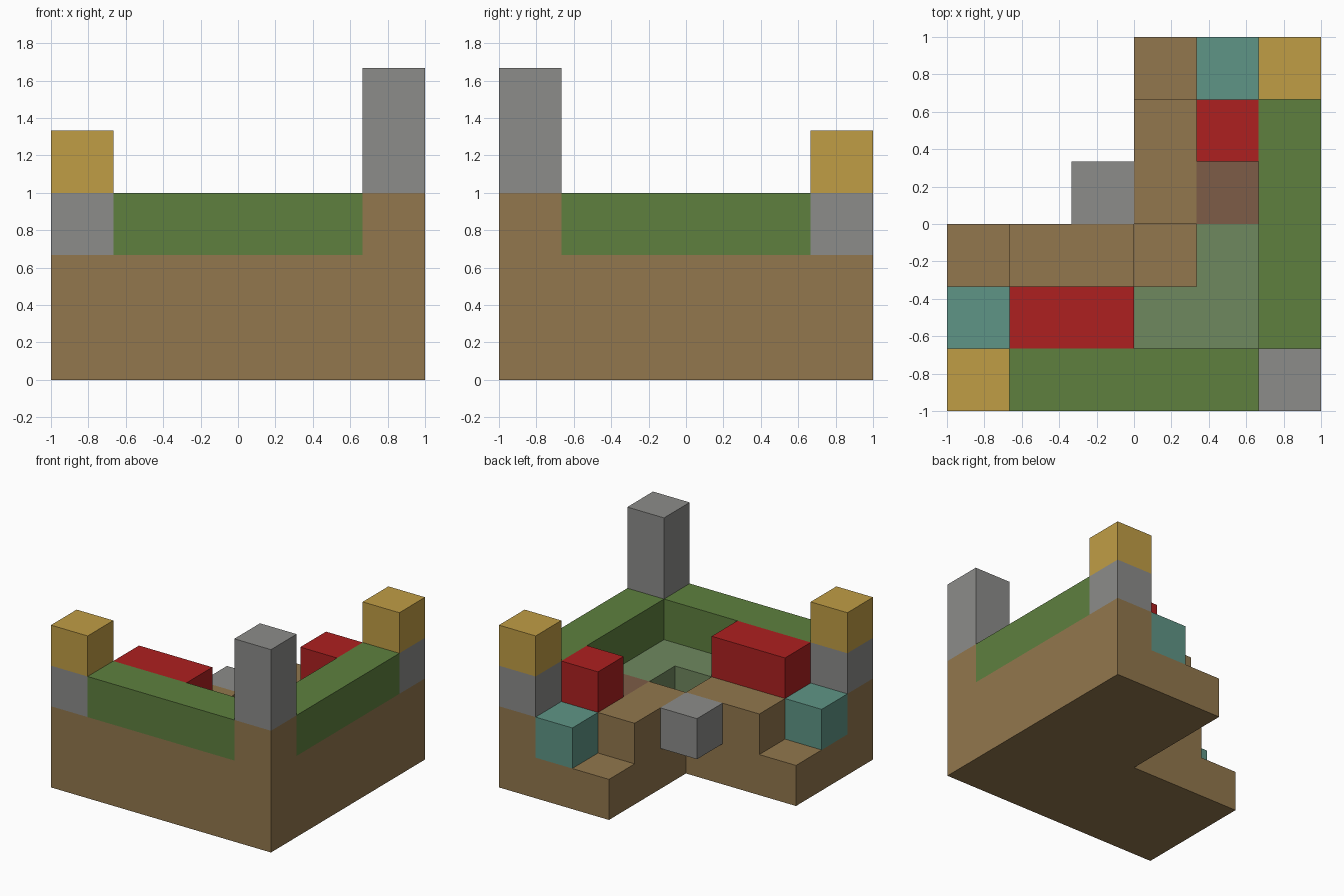
import bpy
import bmesh

if "Cube" in bpy.data.objects:
    bpy.data.objects.remove(bpy.data.objects["Cube"], do_unlink=True)

U = 1 / 3  # one block


def linear(c):
    c /= 255
    return c / 12.92 if c <= 0.04045 else ((c + 0.055) / 1.055) ** 2.4


def material(name, hex_code):
    rgb = [linear(v) for v in bytes.fromhex(hex_code)]
    mat = bpy.data.materials.new(name)
    mat.use_nodes = True
    mat.diffuse_color = (*rgb, 1)
    bsdf = mat.node_tree.nodes["Principled BSDF"]
    bsdf.inputs["Base Color"].default_value = (*rgb, 1)
    bsdf.inputs["Roughness"].default_value = 0.9
    return mat


brown = material("earth brown", "92774d")
green = material("hedge green", "5e803f")
sage = material("sage green", "6f885f")
gray = material("stone gray", "8c8c8a")
gold = material("gold", "c09d45")
red = material("red", "ae2020")
teal = material("teal", "5f9586")
russet = material("russet brown", "7d5c47")


def prism(name, outline, bottom, top, mat):
    """Extrude a footprint given in block units, counted from the front right corner."""
    bm = bmesh.new()
    face = bm.faces.new([bm.verts.new((x * U - 1, y * U - 1, bottom * U)) for x, y in outline])
    raised = bmesh.ops.extrude_face_region(bm, geom=[face], use_keep_orig=True)["geom"]
    for v in raised:
        if isinstance(v, bmesh.types.BMVert):
            v.co.z = top * U
    bmesh.ops.recalc_face_normals(bm, faces=bm.faces)
    mesh = bpy.data.meshes.new(name)
    bm.to_mesh(mesh)
    bm.free()
    mesh.materials.append(mat)
    obj = bpy.data.objects.new(name, mesh)
    bpy.context.collection.objects.link(obj)
    return obj


def block(name, x, y, z, mat, w=1, d=1, h=1):
    return prism(name, [(x, y), (x + w, y), (x + w, y + d), (x, y + d)], z, z + h, mat)


# L-shaped ground layer
prism("ground", [(0, 0), (6, 0), (6, 6), (3, 6), (3, 3), (0, 3)], 0, 1, brown)

# second layer of earth around the pit, one piece per wing
prism("front_terrace", [(0, 0), (6, 0), (6, 1), (3, 1), (3, 3), (1, 3), (1, 1), (0, 1)],
      1, 2, brown)
prism("side_terrace", [(6, 1), (6, 6), (5, 6), (5, 5), (3, 5), (3, 3), (4, 3), (4, 4),
                       (5, 4), (5, 1)], 1, 2, brown)

# inner floor wrapping the pit
prism("inner_floor", [(3, 1), (5, 1), (5, 3), (4, 3), (4, 2), (3, 2)], 1, 2, sage)
block("floor_patch", 4, 3, 1, russet)

# hedges along the two outer sides
block("front_hedge", 1, 0, 2, green, w=4)
block("side_hedge", 5, 1, 2, green, d=4)

# corner tower
block("tower_base", 5, 0, 2, brown)
block("tower", 5, 0, 3, gray, h=2)

# matching end posts and teal steps
for side, post, step in (("front", (0, 0), (0, 1)), ("back", (5, 5), (4, 5))):
    block(side + "_post", *post, 2, gray)
    block(side + "_post_cap", *post, 3, gold)
    block(side + "_step", *step, 1, teal)

# seats and the floating stone
block("long_seat", 1, 1, 2, red, w=2)
block("short_seat", 4, 4, 2, red)
block("floating_stone", 2, 3, 1, gray)
